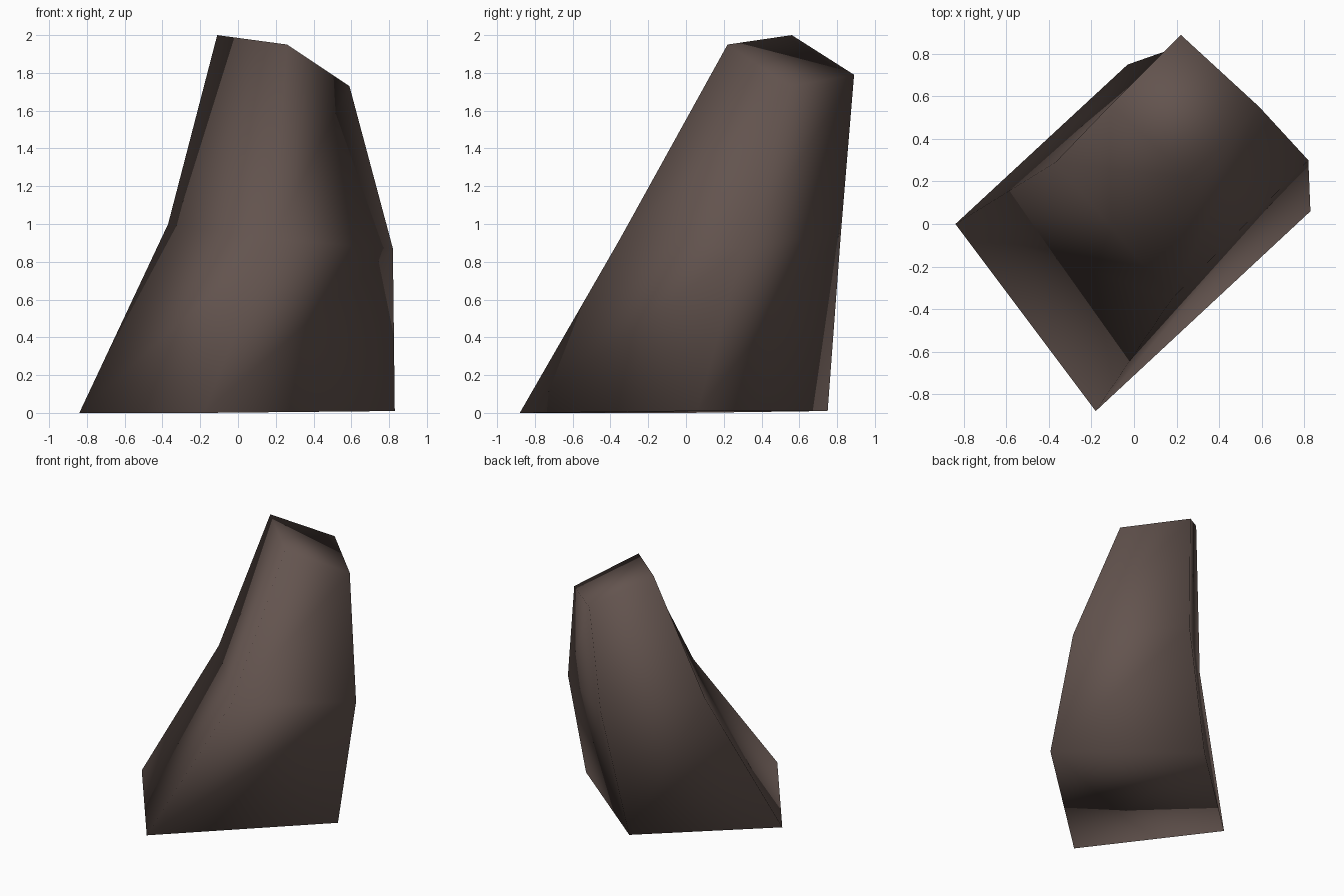
import bpy, bmesh

if "Cube" in bpy.data.objects:
    bpy.data.objects.remove(bpy.data.objects["Cube"])

# Single dark brown stone colour
stone = bpy.data.materials.new("dark_brown_stone")
stone.diffuse_color = (0.125, 0.088, 0.077, 1.0)
stone.use_nodes = True
stone.node_tree.nodes["Principled BSDF"].inputs["Base Color"].default_value = stone.diffuse_color

# Four-sided rings of the leaning boulder, bottom to top
# (corner order: left, front, right, back)
rings = [
    [(-0.84, 0.00, 0.00), (-0.18, -0.88, 0.00), (0.83, 0.06, 0.01), (-0.03, 0.75, 0.01)],
    [(-0.37, 0.29, 1.00), (0.18, -0.35, 0.92), (0.82, 0.30, 0.87), (0.17, 0.82, 0.95)],
    [(-0.11, 0.56, 2.00), (0.26, 0.22, 1.95), (0.59, 0.55, 1.73), (0.22, 0.89, 1.79)],
]

bm = bmesh.new()
loops = [[bm.verts.new(p) for p in ring] for ring in rings]

# Side walls between neighbouring rings
for low, high in zip(loops, loops[1:]):
    for i in range(4):
        j = (i + 1) % 4
        bm.faces.new((low[i], low[j], high[j], high[i]))

# Base and top
bm.faces.new(loops[0][::-1])
bm.faces.new(loops[-1])
bmesh.ops.recalc_face_normals(bm, faces=bm.faces)

# Smooth shading all over
for f in bm.faces:
    f.smooth = True

mesh = bpy.data.meshes.new("boulder")
bm.to_mesh(mesh)
bm.free()
mesh.materials.append(stone)
boulder = bpy.data.objects.new("boulder", mesh)
bpy.context.collection.objects.link(boulder)
